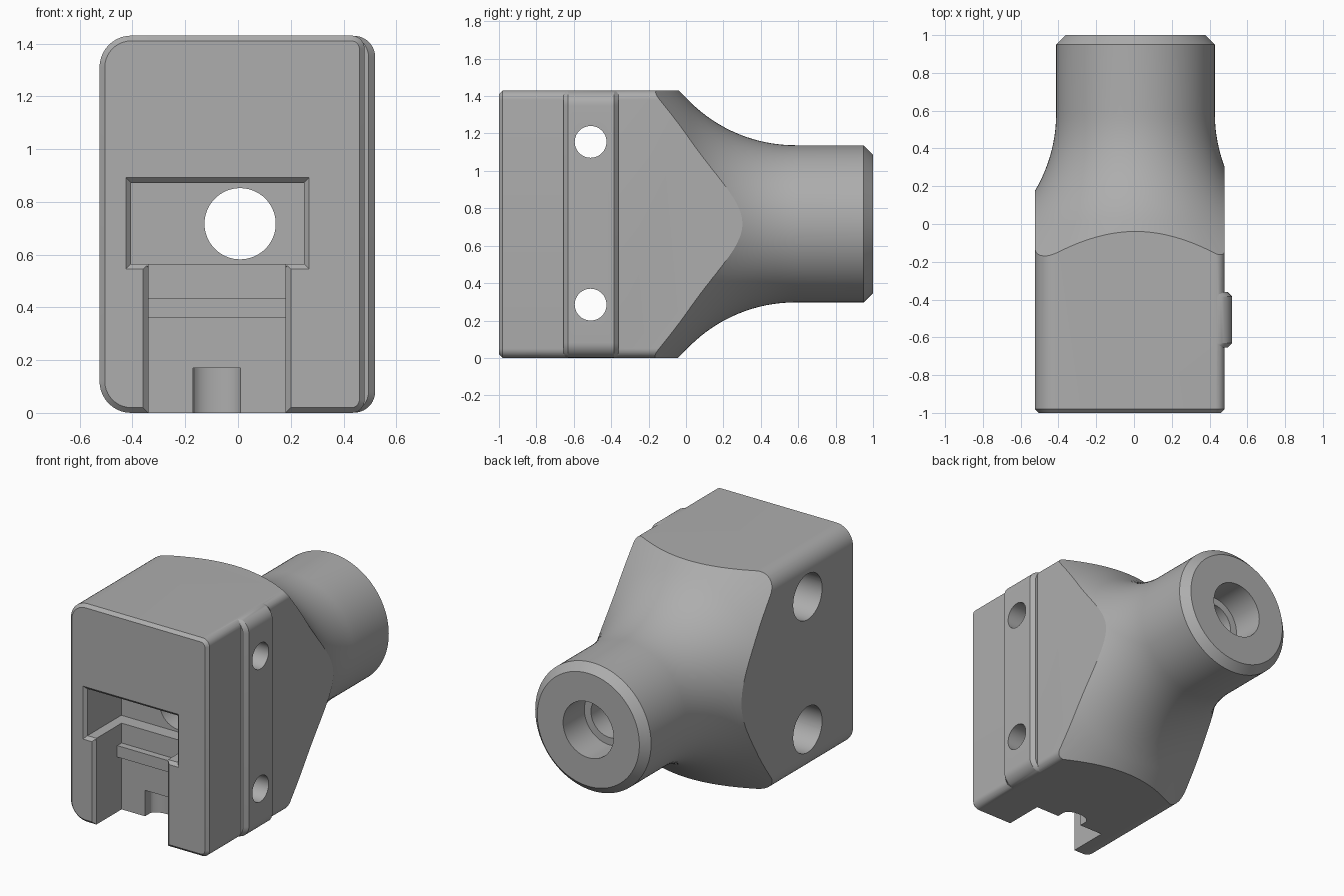
import bpy, bmesh
from math import sin, cos, pi, radians
from mathutils import Matrix

if "Cube" in bpy.data.objects:
    bpy.data.objects.remove(bpy.data.objects["Cube"])

AX, AZ = 0.008, 0.717            # axis of the round neck
HEIGHT = 1.43

grey = bpy.data.materials.new("plain grey")
grey.use_nodes = True
colour = (0.42, 0.42, 0.42, 1)
grey.diffuse_color = colour
grey.node_tree.nodes["Principled BSDF"].inputs["Base Color"].default_value = colour


def finish(bm, name):
    bmesh.ops.recalc_face_normals(bm, faces=bm.faces[:])
    mesh = bpy.data.meshes.new(name)
    bm.to_mesh(mesh)
    bm.free()
    mesh.materials.append(grey)
    ob = bpy.data.objects.new(name, mesh)
    bpy.context.collection.objects.link(ob)
    return ob


def loft(name, rings):
    """Skin a list of equal-length closed rings and cap both ends."""
    bm = bmesh.new()
    loops = [[bm.verts.new(p) for p in ring] for ring in rings]
    for a, b in zip(loops, loops[1:]):
        for i in range(len(a)):
            j = (i + 1) % len(a)
            bm.faces.new((a[i], a[j], b[j], b[i]))
    bm.faces.new(loops[0])
    bm.faces.new(loops[-1])
    return finish(bm, name)


def rounded(y, x0, x1, z0, z1, r_left, r_right, steps=10):
    """Rounded rectangle at depth y, with its own radius on each side."""
    corners = ((x1, z1, -1, -1, r_right), (x0, z1, 1, -1, r_left),
               (x0, z0, 1, 1, r_left), (x1, z0, -1, 1, r_right))
    ring = []
    for k, (x, z, sx, sz, r) in enumerate(corners):
        for i in range(steps + 1):
            a = (k + i / steps) * pi / 2
            ring.append((x + sx * r + r * cos(a), y, z + sz * r + r * sin(a)))
    return ring


def box(name, x0, x1, y0, y1, z0, z1, flare=0):
    """Box whose front face is enlarged by flare."""
    def ring(y, f):
        return [(x0 - f, y, z0 - f), (x1 + f, y, z0 - f),
                (x1 + f, y, z1 + f), (x0 - f, y, z1 + f)]
    return loft(name, [ring(y0, flare), ring(y1, 0)])


def turned(name, profile, segments=112):
    """Solid turned around the neck axis from (y, radius) pairs."""
    return loft(name, [[(AX + r * cos(2 * pi * i / segments), y,
                         AZ + r * sin(2 * pi * i / segments))
                        for i in range(segments)] for y, r in profile])


def cross_hole(name, x0, x1, y, z, r):
    """Cylinder lying along x."""
    bm = bmesh.new()
    place = Matrix.Translation(((x0 + x1) / 2, y, z)) @ Matrix.Rotation(pi / 2, 4, "Y")
    bmesh.ops.create_cone(bm, cap_ends=True, segments=48, radius1=r, radius2=r,
                          depth=x1 - x0, matrix=place)
    return finish(bm, name)


def combine(ob, tool, operation):
    mod = ob.modifiers.new(operation, "BOOLEAN")
    mod.operation = operation
    mod.solver = "EXACT"
    mod.object = tool
    bpy.context.view_layer.objects.active = ob
    bpy.ops.object.modifier_apply(modifier=mod.name)
    bpy.data.objects.remove(tool)


# Block with a bevelled front
body = loft("mount_body", [
    rounded(-1, -0.505, 0.46, 0.02, HEIGHT - 0.02, 0.1, 0.03),
    rounded(-0.98, -0.525, 0.48, 0, HEIGHT, 0.12, 0.05),
    rounded(1.1, -0.525, 0.48, 0, HEIGHT, 0.12, 0.05)])

# Round neck sweeping out into the block
R, NECK, START = 0.8, 0.42, 0.585
arc = []
for i in range(17):
    a = radians(45) * (1 - i / 16)
    arc.append((START - R * sin(a), NECK + R * (1 - cos(a))))
y45, r45 = arc[0]
envelope = [(-1.2, 1.1), (y45 - 1.1 + r45, 1.1)] + arc + [(0.95, NECK), (1, 0.37)]
combine(body, turned("neck_envelope", envelope), "INTERSECT")

# Raised band on the side
band = loft("side_band", [
    rounded(y, 0.2, x, 0.001, HEIGHT - 0.001, 0.02, 0.08)
    for y, x in ((-0.655, 0.495), (-0.63, 0.52), (-0.385, 0.52), (-0.36, 0.495))])
combine(body, band, "UNION")

# Front pocket, lower slot and their bevelled rims
combine(body, box("pocket", -0.405, 0.25, -1.1, -0.63, 0.565, 0.872), "DIFFERENCE")
combine(body, box("slot", -0.34, 0.18, -1.1, -0.72, -0.1, 0.6), "DIFFERENCE")
combine(body, box("pocket_rim", -0.405, 0.25, -1.01, -0.98, 0.565, 0.872, 0.03), "DIFFERENCE")
combine(body, box("slot_rim", -0.34, 0.18, -1.01, -0.98, -0.1, 0.55, 0.03), "DIFFERENCE")

# Rounded notch at the foot of the slot
notch = loft("notch", [[(-0.08 + 0.09 * cos(pi * i / 16), -0.67 + 0.05 * sin(pi * i / 16), z)
                        for i in range(17)] + [(-0.17, -0.8, z), (0.01, -0.8, z)]
                       for z in (-0.1, 0.17)])
combine(body, notch, "DIFFERENCE")

# Ledge across the slot
combine(body, box("ledge", -0.35, 0.19, -0.765, -0.7, 0.36, 0.435), "UNION")

# Stepped bore through the neck
bore = turned("bore", [(-0.8, 0.135), (0.78, 0.135), (0.78, 0.183), (1.1, 0.183)], 64)
combine(body, bore, "DIFFERENCE")

# Two counterbored cross holes
for z in (0.285, 1.155):
    combine(body, cross_hole("bolt_hole", -0.7, 0.7, -0.51, z, 0.085), "DIFFERENCE")
    combine(body, cross_hole("counterbore", -0.7, -0.2, -0.51, z, 0.15), "DIFFERENCE")

bpy.ops.object.select_all(action="DESELECT")
body.select_set(True)
bpy.context.view_layer.objects.active = body
bpy.ops.object.shade_smooth_by_angle(angle=radians(14))
